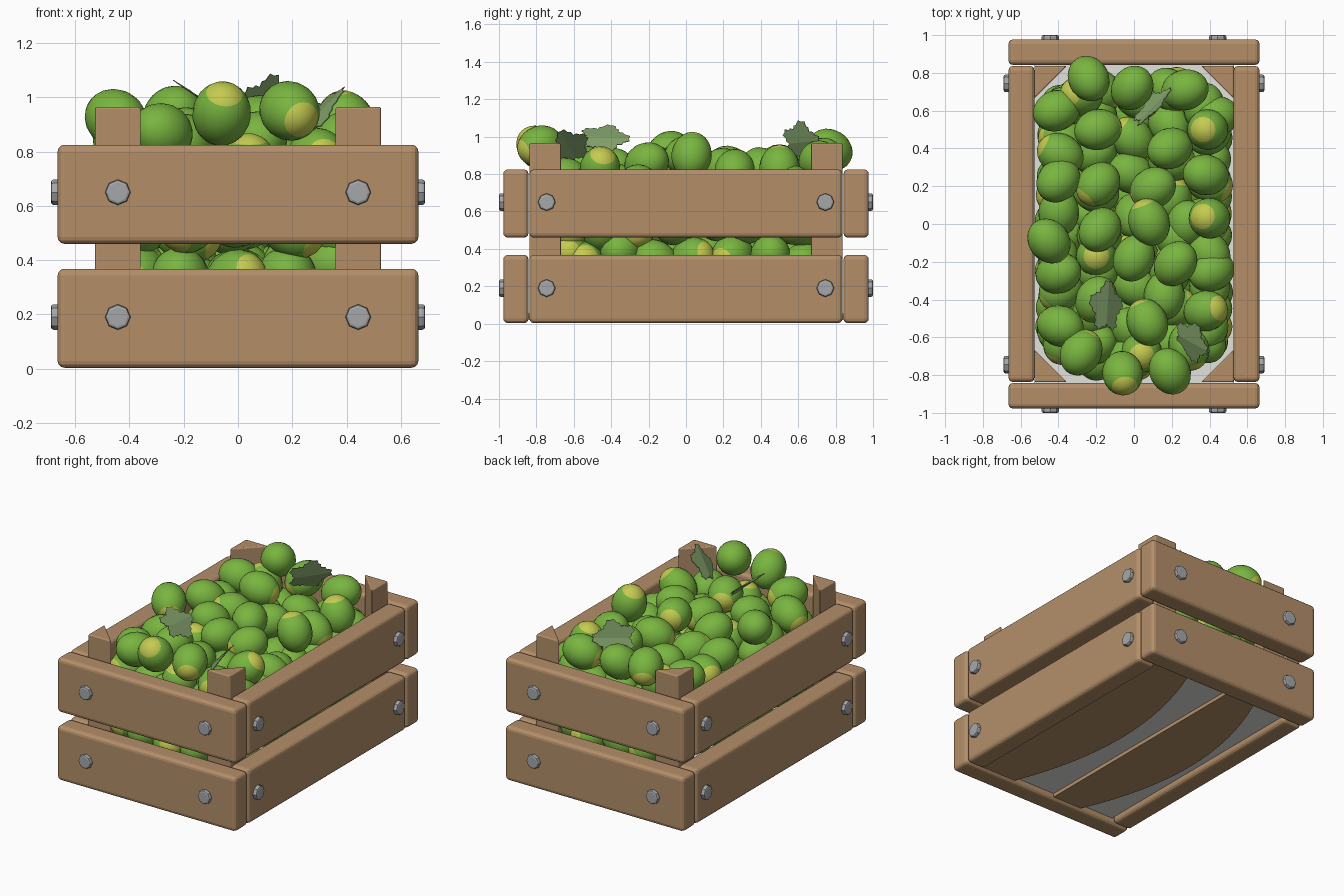
import bpy, bmesh, math, random
from mathutils import Vector, Matrix

if "Cube" in bpy.data.objects:
    bpy.data.objects.remove(bpy.data.objects["Cube"])

random.seed(7)

def mat(name, r, g, b):
    m = bpy.data.materials.new(name)
    m.diffuse_color = [((c / 255 + 0.055) / 1.055) ** 2.4 for c in (r, g, b)] + [1]
    m.use_nodes = True
    m.node_tree.nodes["Principled BSDF"].inputs["Base Color"].default_value = m.diffuse_color
    return m

WOOD = mat("wood", 180, 143, 105)
STEEL = mat("bolt grey", 166, 167, 170)
GREEN = mat("fruit green", 121, 181, 64)
YELLOW = mat("fruit yellow", 196, 203, 80)
LEAF = mat("leaf green", 130, 160, 106)
PAPER = mat("liner white", 226, 226, 222)

def finish(name, bm, *mats, smooth=False):
    bmesh.ops.recalc_face_normals(bm, faces=bm.faces)
    me = bpy.data.meshes.new(name)
    bm.to_mesh(me)
    bm.free()
    for m in mats:
        me.materials.append(m)
    if smooth:
        me.polygons.foreach_set("use_smooth", [True] * len(me.polygons))
    ob = bpy.data.objects.new(name, me)
    bpy.context.collection.objects.link(ob)
    return ob

def prism(name, outline, z0, z1, m, bevel):
    """Extrude an xy outline from z0 to z1, with rounded edges."""
    bm = bmesh.new()
    f = bm.faces.new([bm.verts.new((x, y, z0)) for x, y in outline])
    up = bmesh.ops.extrude_face_region(bm, geom=[f])["geom"]
    for v in up:
        if isinstance(v, bmesh.types.BMVert):
            v.co.z = z1
    ob = finish(name, bm, m)
    if bevel:
        b = ob.modifiers.new("bevel", 'BEVEL')
        b.width, b.segments, b.limit_method = bevel, 3, 'ANGLE'
    return ob

def box(name, x0, x1, y0, y1, z0, z1, m, bevel):
    return prism(name, [(x0, y0), (x1, y0), (x1, y1), (x0, y1)], z0, z1, m, bevel)

def bolt(name, loc, direction):
    bm = bmesh.new()
    bmesh.ops.create_cone(bm, cap_ends=True, segments=8, radius1=0.047, radius2=0.047, depth=0.05)
    top = [e for e in bm.edges if all(v.co.z > 0 for v in e.verts)]
    bmesh.ops.bevel(bm, geom=top, offset=0.010, segments=2, profile=0.5, affect='EDGES')
    bm.transform(Matrix.Translation(loc) @ Vector(direction).to_track_quat('Z', 'Y').to_matrix().to_4x4())
    finish(name, bm, STEEL)

# Crate walls with their bolts
for level, z0, zb in (("lower", 0.003, 0.19), ("upper", 0.46, 0.65)):
    z1 = z0 + 0.365
    for s, end, side in ((-1, "front", "left"), (1, "back", "right")):
        ya, yb = sorted((s * 0.842, s * 0.977))
        box(f"{level}_{end}_board", -0.665, 0.665, ya, yb, z0, z1, WOOD, 0.025)
        xa, xb = sorted((s * 0.527, s * 0.665))
        box(f"{level}_{side}_board", xa, xb, -0.837, 0.837, z0, z1, WOOD, 0.025)
        for t in (-1, 1):
            bolt(f"{level}_{end}_bolt", (t * 0.443, s * 0.975, zb), (0, s, 0))
            bolt(f"{level}_{side}_bolt", (s * 0.665, t * 0.745, zb), (s, 0, 0))

# Triangular corner posts
for sx in (-1, 1):
    for sy in (-1, 1):
        tri = [(sx * 0.527, sy * 0.837), (sx * 0.355, sy * 0.837), (sx * 0.527, sy * 0.665)]
        prism("corner_post", tri, 0.05, 0.965, WOOD, 0.008)

# Floor planks, each with one bowed edge, and the liner sheet above them
for x0, x1, bow in ((0.53, 0.27, 0.17), (-0.05, -0.27, 0.19)):
    arc = [(x1 - bow * (1 - (i / 8 - 1) ** 2), -0.842 + 0.10525 * i) for i in range(17)]
    prism("floor_plank", [(x0, 0.842), (x0, -0.842)] + arc, 0.02, 0.05, WOOD, 0)
box("liner_sheet", -0.527, 0.527, -0.842, 0.842, 0.045, 0.055, PAPER, 0)

# One fruit mesh: long ellipsoid with a yellow patch at one end
bm = bmesh.new()
bmesh.ops.create_uvsphere(bm, u_segments=20, v_segments=14, radius=1)
for f in bm.faces:
    f.material_index = 1 if f.calc_center_median().normalized().z > 0.84 else 0
bm.transform(Matrix.Diagonal((0.108, 0.108, 0.128, 1)))
first = finish("fruit", bm, GREEN, YELLOW, smooth=True)
fruit_mesh = first.data
bpy.data.objects.remove(first)

def fruit(x, y, z, axis=None):
    ob = bpy.data.objects.new("fruit", fruit_mesh)
    a = random.uniform(0, math.tau)
    axis = Vector(axis or (math.cos(a), math.sin(a), random.uniform(-0.7, 0.3)))
    ob.matrix_world = Matrix.Translation((x, y, z)) @ axis.to_track_quat('Z', 'Y').to_matrix().to_4x4()
    bpy.context.collection.objects.link(ob)

# Top fruit, placed by hand
for x, y, z in ((-.24, .77, .93), (-.01, .72, .88), (.27, .71, .87), (-.41, .60, .84),
                (-.19, .50, .85), (.19, .40, .83), (-.39, .37, .78), (-.40, .23, .84),
                (-.19, .21, .82), (.10, .19, .83), (.38, .26, .82), (-.45, -.09, .92),
                (-.18, -.03, .85), (.08, .01, .90), (0, -.18, .85), (.22, -.21, .86),
                (-.40, -.26, .79), (.41, -.25, .74), (-.20, -.40, .83), (.07, -.52, .84),
                (-.39, -.54, .82), (.29, -.65, .78),
                (.16, -.38, .75), (.43, .57, .74), (.28, 0, .72)):
    fruit(x, y, z)
fruit(-.28, -.68, .87, (.5, .8, -.2))
# Top fruit whose yellow patch shows
fruit(.39, .50, .83, (-.25, 0, 1))
fruit(.40, .03, .90, (-.35, .1, .9))
fruit(.38, -.46, .83, (.5, .1, .5))
fruit(-.06, -.79, .94, (.1, -.7, .75))
fruit(.19, -.78, .95, (.4, -.8, -.3))
fruit(-.28, .68, .80, (-.5, .1, .7))
fruit(.04, -.68, .74, (0, -.2, 1))
fruit(-.20, -.17, .74, (0, 0, 1))

# Filling layers below, kept inside the walls and posts
for k, z in enumerate((0.36, 0.52, 0.68)):
    for i in range(5):
        for j in range(8):
            x = -0.40 + 0.2 * i + random.uniform(-.02, .02)
            y = -0.70 + 0.2 * j + (0.05 if (i + k) % 2 else -0.05) + random.uniform(-.03, .03)
            x = max(-0.40, min(0.40, x))
            y = max(-0.71, min(0.71, y))
            if abs(x) > 0.3 and abs(y) > 0.6:
                x, y = math.copysign(0.37, x), math.copysign(0.62, y)
            fruit(x, y, z + random.uniform(-.04, .04))

# Jagged leaves, slightly folded along the middle
def leaf(loc, normal, along, length):
    n = Vector(normal).normalized()
    a = Vector(along)
    a = (a - n * a.dot(n)).normalized()
    side = a.cross(n)
    bm = bmesh.new()
    mid = bm.verts.new(loc)
    rim = []
    for i in range(40):
        t = math.tau * i / 40
        r = 0.44 + 0.07 * math.cos(5 * t) + 0.05 * math.cos(t) + (0.025 if i % 2 else -0.025)
        u, v = r * math.cos(t) * length, r * math.sin(t) * length * 0.85
        rim.append(bm.verts.new(Vector(loc) + a * u + side * v - n * (abs(v) * 0.12)))
    for i in range(40):
        bm.faces.new((mid, rim[i], rim[(i + 1) % 40]))
    ob = finish("leaf", bm, LEAF)
    s = ob.modifiers.new("thickness", 'SOLIDIFY')
    s.thickness = 0.004

leaf((-.14, -.45, 1.0), (.6, 0, .7), (.1, 1, 0), 0.27)
leaf((.29, -.62, .94), (-.75, -.25, .65), (.75, -.4, .7), 0.26)
leaf((.09, .61, .97), (.66, -.62, -.33), (.6, .7, .1), 0.27)
